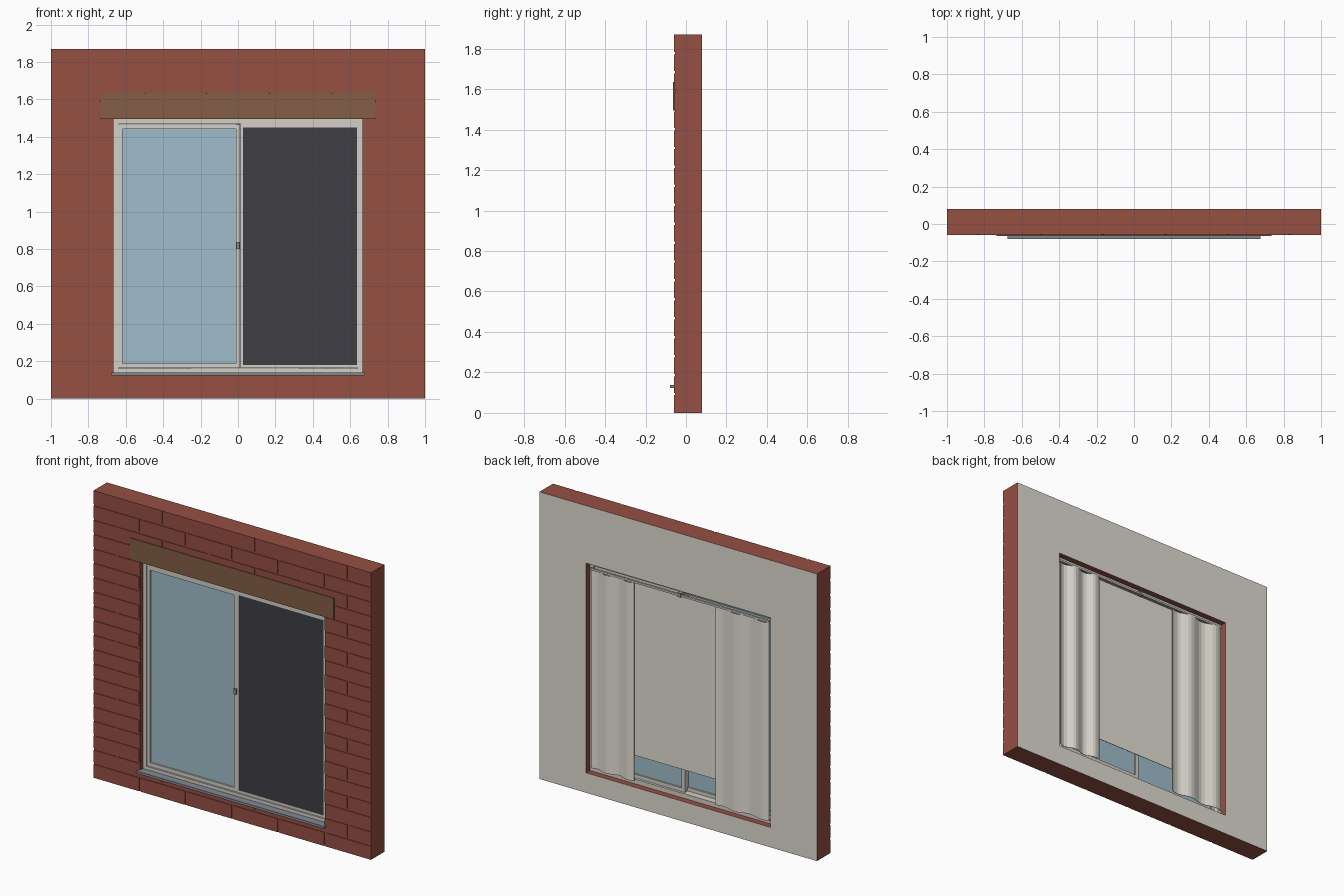
import bpy, bmesh, math

if "Cube" in bpy.data.objects:
    bpy.data.objects.remove(bpy.data.objects["Cube"])


def material(name, rgb):
    m = bpy.data.materials.new(name)
    lin = [((c / 255 + 0.055) / 1.055) ** 2.4 for c in rgb]
    m.diffuse_color = (*lin, 1)
    m.use_nodes = True
    m.node_tree.nodes["Principled BSDF"].inputs["Base Color"].default_value = m.diffuse_color
    return m


BRICK = material("red brick", (150, 80, 67))
LINTEL = material("brown lintel", (133, 94, 71))
PLASTER = material("plaster", (224, 220, 209))
WHITE = material("window white", (212, 208, 199))
GLASS = material("pale blue glass", (160, 190, 203))
SCREEN = material("dark screen", (63, 62, 69))
SILL = material("grey sill", (132, 137, 144))
METAL = material("handle grey", (150, 148, 143))
CLOTH = material("curtain cloth", (228, 224, 214))


def finish(name, bm, *mats):
    bmesh.ops.recalc_face_normals(bm, faces=bm.faces)
    me = bpy.data.meshes.new(name)
    bm.to_mesh(me)
    bm.free()
    for m in mats:
        me.materials.append(m)
    ob = bpy.data.objects.new(name, me)
    bpy.context.collection.objects.link(ob)
    return ob


def add_box(bm, x0, x1, y0, y1, z0, z1):
    vs = bmesh.ops.create_cube(bm, size=1)["verts"]
    for v in vs:
        v.co = (x1 if v.co.x > 0 else x0, y1 if v.co.y > 0 else y0, z1 if v.co.z > 0 else z0)


def box(name, mat, *dims):
    bm = bmesh.new()
    add_box(bm, *dims)
    return finish(name, bm, mat)


def ring(name, mats, outer, inner, y0, y1):
    """Rectangular frame; outer and inner are (x0, x1, z0, z1)."""
    bm = bmesh.new()
    loops = []
    for y in (y0, y1):
        for a, b, c, d in (outer, inner):
            loops.append([bm.verts.new(p) for p in ((a, y, c), (b, y, c), (b, y, d), (a, y, d))])
    fo, fi, bo, bi = loops
    for p, q in ((fo, fi), (fi, bi), (bi, bo), (bo, fo)):
        for i in range(4):
            j = (i + 1) % 4
            f = bm.faces.new((p[i], p[j], q[j], q[i]))
            if p is bi and len(mats) > 1:      # back side gets the second colour
                f.material_index = 1
    return finish(name, bm, *mats)


def inset(r, d):
    return (r[0] + d, r[1] - d, r[2] + d, r[3] - d)


# Wall: brick with a plastered back
H = 1.87
OPEN = (-0.665, 0.665, 0.13, 1.495)
FACE, BED, BACK = -0.059, -0.055, 0.08
ring("wall", (BRICK, PLASTER), (-1, 1, 0, H), OPEN, BED, BACK)

# Raised bricks in running bond, cut around the opening
bm = bmesh.new()
rows, length, gap = 20, 1 / 3, 0.006
rh = H / rows
for r in range(rows):
    z0 = r * rh + (gap if r else 0)
    z1 = (r + 1) * rh - (gap if r < rows - 1 else 0)
    for k in range(7):
        start = -1 + (k - 0.5 * (r % 2)) * length
        x0 = max(-1, start + (gap if start > -0.99 else 0))
        end = start + length
        x1 = min(1, end - (gap if end < 0.99 else 0))
        za, zb = max(z0, OPEN[2]), min(z1, OPEN[3])
        xa, xb = max(x0, OPEN[0]), min(x1, OPEN[1])
        if za >= zb or xa >= xb:
            pieces = [(x0, x1, z0, z1)]
        else:
            pieces = [(x0, x1, z0, za), (x0, x1, zb, z1), (x0, xa, za, zb), (xb, x1, za, zb)]
        for a, b, c, d in pieces:
            if b - a > 0.001 and d - c > 0.001:
                add_box(bm, a, b, FACE, BED, c, d)
finish("bricks", bm, BRICK)

# Lintel and outside sill
box("lintel", LINTEL, -0.735, 0.735, -0.065, BED, 1.495, 1.635)
box("sill", SILL, -0.675, 0.675, -0.08, -0.025, 0.123, 0.139)

# Outer window frame
ring("window_frame", (WHITE,), OPEN, (-0.638, 0.638, 0.16, 1.468), -0.03, 0.04)

# Two sliding sashes with glass, left one in the front track
for side, rect, y in (("left", (-0.642, 0.012, 0.163, 1.465), -0.024),
                      ("right", (-0.012, 0.642, 0.163, 1.465), 0.004)):
    inner = inset(rect, 0.024)
    ring(side + "_sash", (WHITE,), rect, inner, y, y + 0.026)
    a, b, c, d = inner
    box(side + "_glass", GLASS, a, b, y + 0.01, y + 0.016, c, d)

# Insect screen in front of the right sash
ring("screen_frame", (WHITE,), (0.013, 0.64, 0.163, 1.467), (0.027, 0.635, 0.18, 1.45), -0.026, -0.006)
box("screen_mesh", SCREEN, 0.027, 0.635, -0.024, -0.018, 0.18, 1.45)

# Handle on the meeting stile
box("handle", METAL, -0.008, 0.008, -0.034, -0.024, 0.8, 0.836)

# Roller blind
box("blind", CLOTH, -0.6, 0.6, 0.046, 0.049, 0.32, 1.45)

# Curtain rail with a centre bracket
box("curtain_rail", WHITE, -0.645, 0.645, 0.056, 0.068, 1.452, 1.464)
box("rail_bracket", METAL, -0.012, 0.012, 0.04, 0.072, 1.448, 1.474)


# Curtains: wavy strips
def curtain(name, x0, x1):
    bm = bmesh.new()
    n = 16
    lines = []
    for dy in (0, 0.002):
        for z in (0.16, 1.45):
            lines.append([bm.verts.new((x0 + (x1 - x0) * i / n,
                                        0.061 + dy + 0.011 * math.sin(i / n * 4 * math.pi), z))
                          for i in range(n + 1)])
    fb, ft, bb, bt = lines
    for p, q in ((fb, ft), (ft, bt), (bt, bb), (bb, fb)):
        for i in range(n):
            bm.faces.new((p[i], p[i + 1], q[i + 1], q[i]))
    for i in (0, n):
        bm.faces.new((fb[i], ft[i], bt[i], bb[i]))
    finish(name, bm, CLOTH)


curtain("right_curtain", 0.33, 0.642)
curtain("left_curtain", -0.643, -0.255)
